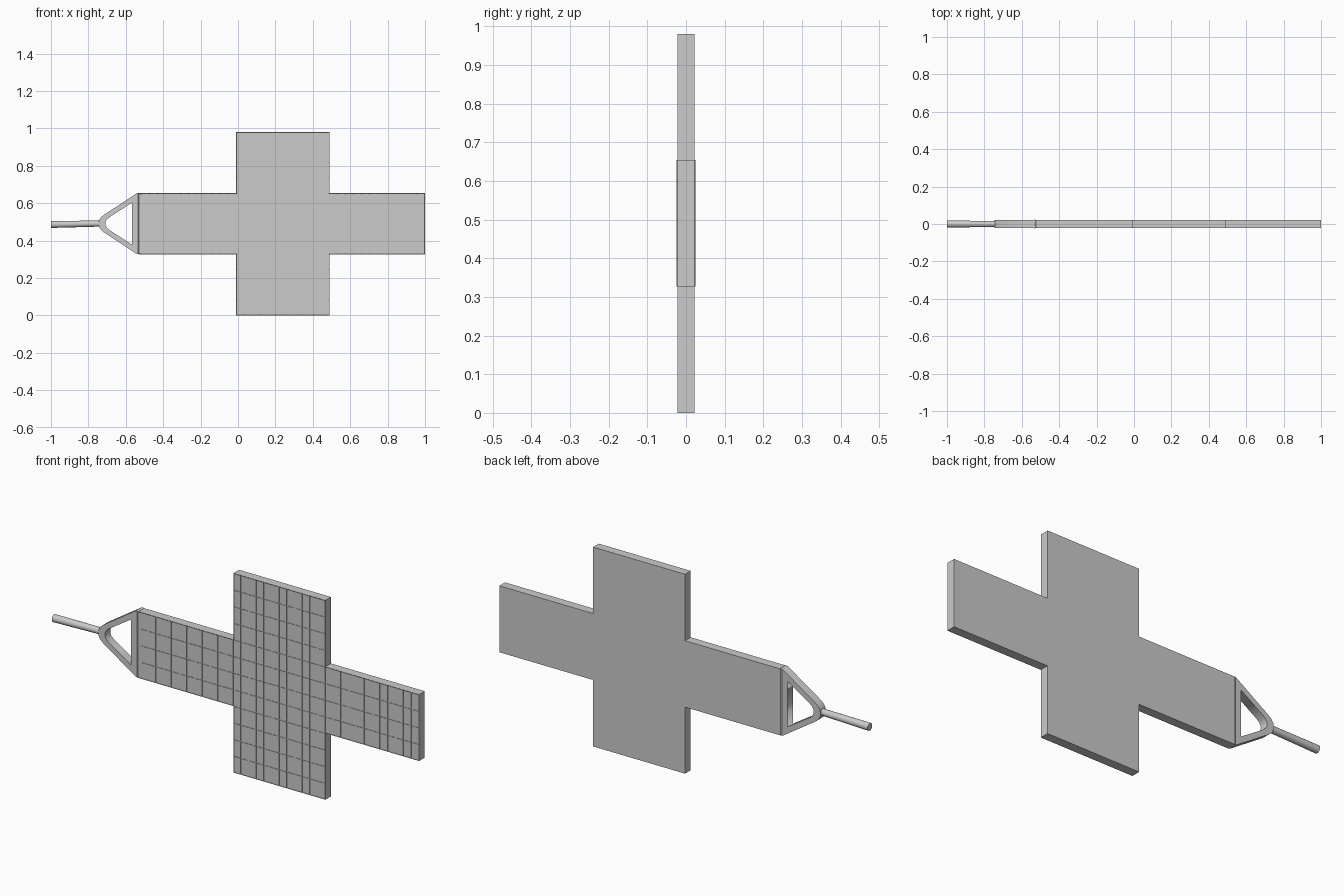
import bpy, bmesh, math
from mathutils import Vector, Matrix

if "Cube" in bpy.data.objects:
    bpy.data.objects.remove(bpy.data.objects["Cube"])

X0, X1, X2, X3 = -0.53, -0.01, 0.49, 1.0      # panel edges along x
ROW = 0.98 / 3                                # height of one square panel
BACK, FRONT = 0.022, -0.022
MID = 0.4905


def mesh_object(name, bm):
    me = bpy.data.meshes.new(name)
    bm.to_mesh(me)
    bm.free()
    ob = bpy.data.objects.new(name, me)
    bpy.context.collection.objects.link(ob)
    return ob


# Cross-shaped backing with a thin raised rim around the recessed front
outline = [(X0, ROW), (X1, ROW), (X1, 0), (X2, 0), (X2, ROW), (X3, ROW),
           (X3, 2 * ROW), (X2, 2 * ROW), (X2, 3 * ROW), (X1, 3 * ROW),
           (X1, 2 * ROW), (X0, 2 * ROW)]
bm = bmesh.new()
back = bm.faces.new([bm.verts.new((x, BACK, z)) for x, z in outline])
ext = bmesh.ops.extrude_face_region(bm, geom=[back], use_keep_orig=True)
bmesh.ops.translate(bm, vec=(0, FRONT - BACK, 0),
                    verts=[v for v in ext["geom"] if isinstance(v, bmesh.types.BMVert)])
bmesh.ops.recalc_face_normals(bm, faces=bm.faces)
bm.normal_update()
front = [f for f in bm.faces if f.normal.y < -0.9]
bmesh.ops.inset_region(bm, faces=front, thickness=0.005)
for v in front[0].verts:
    v.co.y += 0.003
mesh_object("panel_backing", bm)

# Solar cells: 12 x 4 per panel, separated by fine grooves
bm = bmesh.new()
panels = [(X0 + 0.015, X1, ROW), (X1, X2, ROW), (X2, X3, ROW), (X1, X2, 0), (X1, X2, 2 * ROW)]
for xa, xb, za in panels:
    w, h = (xb - xa) / 12, ROW / 4
    for i in range(12):
        for j in range(4):
            c = Vector((xa + (i + 0.5) * w, -0.0198, za + (j + 0.5) * h))
            size = Matrix.Diagonal((w - 0.004, 0.003, h - 0.004, 1))
            bmesh.ops.create_cube(bm, size=1, matrix=Matrix.Translation(c) @ size)
mesh_object("solar_cells", bm)


# Triangular yoke with an opening, mirrored about its centre line
def mirrored(half):
    return half + [(x, -z) for x, z in reversed(half) if z > 0]


outer = mirrored([(-0.525, 0.163), (-0.54, 0.163), (-0.718, 0.046), (-0.735, 0.031),
                  (-0.744, 0.015), (-0.746, 0)])
inner = mirrored([(-0.567, 0.112), (-0.688, 0.034), (-0.701, 0.022), (-0.708, 0.01), (-0.709, 0)])
cu = bpy.data.curves.new("yoke", "CURVE")
cu.dimensions = "2D"
cu.fill_mode = "BOTH"
cu.extrude = 0.0205
for loop in (outer, inner):
    sp = cu.splines.new("POLY")
    sp.points.add(len(loop) - 1)
    for p, (x, z) in zip(sp.points, loop):
        p.co = (x, z, 0, 1)
    sp.use_cyclic_u = True
yoke = bpy.data.objects.new("yoke", cu)
yoke.location.z = MID
yoke.rotation_euler.x = math.pi / 2
bpy.context.collection.objects.link(yoke)
bpy.context.view_layer.objects.active = yoke
yoke.select_set(True)
bpy.ops.object.convert(target="MESH")

# Slim hinge pin where the yoke meets the panel
bpy.ops.mesh.primitive_cylinder_add(vertices=8, radius=1, depth=1, location=(-0.532, 0, MID))
hinge = bpy.context.object
hinge.name = "hinge_pin"
hinge.scale = (0.008, 0.0245, 0.326)

# Tapered, slightly tilted drive shaft
a, b = Vector((-1, 0, 0.486)), Vector((-0.725, 0, 0.491))
bpy.ops.mesh.primitive_cone_add(vertices=20, radius1=0.0185, radius2=0.016, depth=(b - a).length,
                                location=(a + b) / 2,
                                rotation=(b - a).to_track_quat("Z", "Y").to_euler())
shaft = bpy.context.object
shaft.name = "shaft"
bpy.ops.object.shade_smooth_by_angle()
